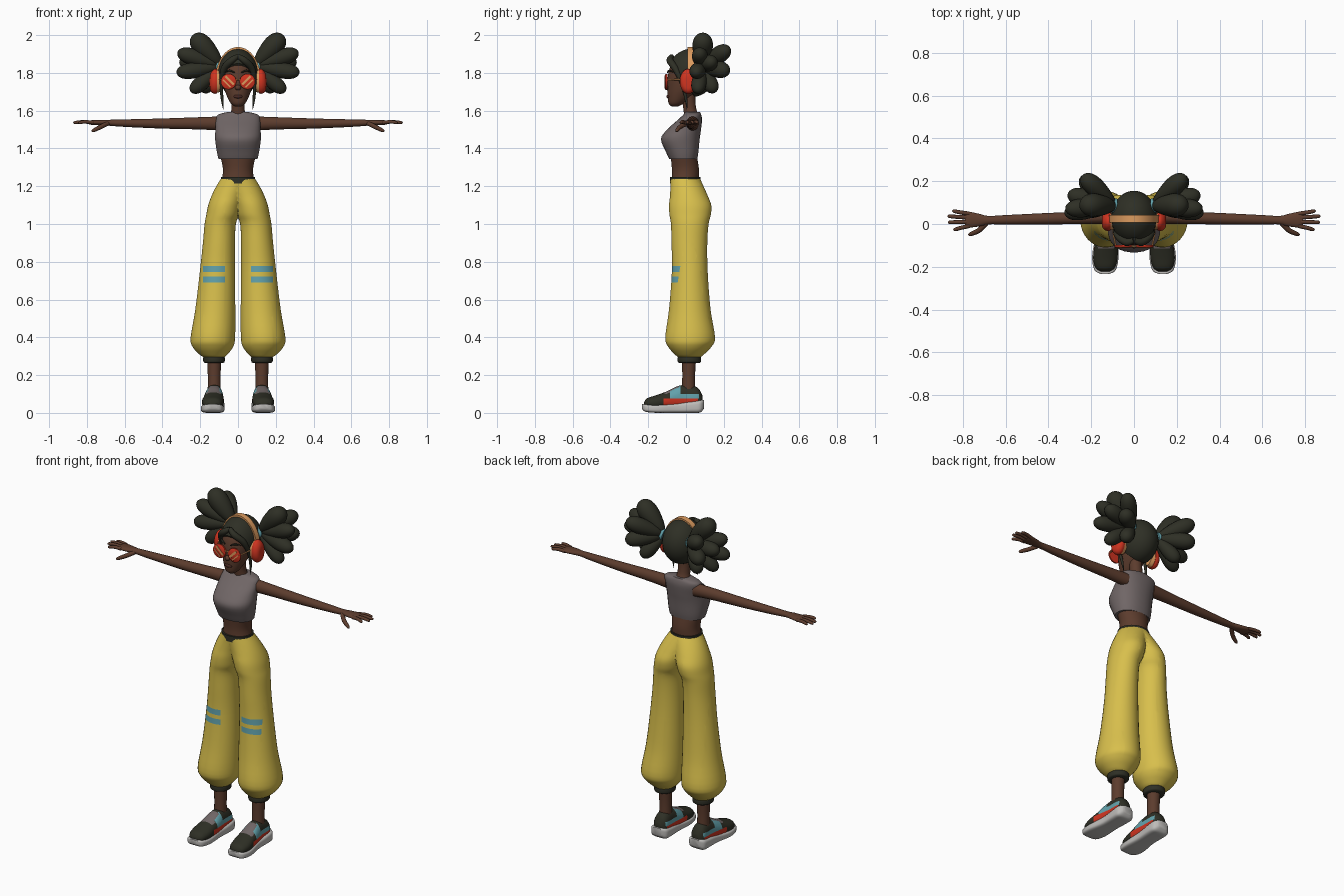
import bpy, bmesh, math
from mathutils import Vector


def colour(name, r, g, b):
    m = bpy.data.materials.new(name)
    lin = [(c / 255 / 12.92) if c < 11 else ((c / 255 + 0.055) / 1.055) ** 2.4 for c in (r, g, b)]
    m.diffuse_color = (*lin, 1)
    return m


SKIN = colour("brown skin", 92, 60, 45)
LIPS = colour("dark lips", 74, 42, 36)
HAIR = colour("black green", 46, 47, 37)
YELLOW = colour("yellow cloth", 216, 191, 76)
GREY = colour("grey cloth", 112, 102, 102)
BLUE = colour("teal blue", 98, 162, 172)
RED = colour("red", 208, 52, 32)
ORANGE = colour("orange tan", 220, 155, 95)
SOLE = colour("light grey rubber", 190, 188, 185)


def make(name, bm, mats, mirror):
    bmesh.ops.recalc_face_normals(bm, faces=bm.faces)
    me = bpy.data.meshes.new(name)
    bm.to_mesh(me)
    bm.free()
    ob = bpy.data.objects.new(name, me)
    bpy.context.collection.objects.link(ob)
    for m in mats:
        me.materials.append(m)
    if mirror:
        ob.modifiers.new("mirror", 'MIRROR').merge_threshold = 0.0005
    return ob


def skin_rings(bm, rings):
    """Bridge rings of points into a closed skin."""
    vs = [[bm.verts.new(p) for p in r] for r in rings]
    n = len(vs[0])
    for a, b in zip(vs, vs[1:]):
        for i in range(n):
            bm.faces.new((a[i], a[(i + 1) % n], b[(i + 1) % n], b[i]))
    bm.faces.new(vs[0])
    bm.faces.new(vs[-1])


def spline(rows, sub):
    """Smooth interpolation through rows of numbers."""
    out = []
    for i in range(len(rows) - 1):
        p0, p1, p2, p3 = rows[max(i - 1, 0)], rows[i], rows[i + 1], rows[min(i + 2, len(rows) - 1)]
        for k in range(sub):
            t = k / sub
            out.append([0.5 * (2 * b + (c - a) * t + (2 * a - 5 * b + 4 * c - d) * t * t
                               + (3 * b - a - 3 * c + d) * t ** 3) for a, b, c, d in zip(p0, p1, p2, p3)])
    return out + [list(rows[-1])]


def loft(name, axis, rows, mats, mirror=False, sides=28, sub=4, power=1.0, cuts=(), rule=None):
    """Rows are (position on axis, centre u, centre v, radius u, radius v)."""
    bm = bmesh.new()
    rings = []
    for t, cu, cv, ru, rv in spline(rows, sub):
        ring = []
        for i in range(sides):
            a = 2 * math.pi * (i + 0.5) / sides
            c, s = math.cos(a), math.sin(a)
            p = [cu + ru * math.copysign(abs(c) ** power, c), cv + rv * math.copysign(abs(s) ** power, s)]
            p.insert(axis, t)
            ring.append(p)
        rings.append(ring)
    skin_rings(bm, rings)
    # each cut is (point, normal, discard the negative side)
    for co, no, clear in cuts:
        res = bmesh.ops.bisect_plane(bm, geom=bm.verts[:] + bm.edges[:] + bm.faces[:], dist=1e-5,
                                     plane_co=co, plane_no=no, clear_inner=clear)
        if clear and not mirror:
            bmesh.ops.edgeloop_fill(bm, edges=[e for e in res["geom_cut"] if isinstance(e, bmesh.types.BMEdge)])
    if rule:
        bmesh.ops.recalc_face_normals(bm, faces=bm.faces)
        bm.normal_update()
        for f in bm.faces:
            f.material_index = rule(f.calc_center_median(), f.normal)
    return make(name, bm, mats, mirror)


def tube(name, paths, mat, mirror=True, sides=12):
    """Each path is a list of (point, radius)."""
    bm = bmesh.new()
    for path in paths:
        rings = []
        pts = [Vector(p) for p, _ in path]
        for i, (p, r) in enumerate(path):
            d = pts[min(i + 1, len(pts) - 1)] - pts[max(i - 1, 0)]
            q = d.to_track_quat('Z', 'Y')
            rings.append([pts[i] + q @ Vector((r * math.cos(a), r * math.sin(a), 0))
                          for a in (2 * math.pi * k / sides for k in range(sides))])
        skin_rings(bm, rings)
    return make(name, bm, [mat], mirror)


def curve(pts, sub=5):
    """Rows (x, y, z, radius) to a smooth tube path."""
    return [(r[:3], max(r[3], 0.0005)) for r in spline(pts, sub)]


def ellipsoid(name, c, r, mat, mirror=False, cuts=()):
    rows = [(c[2] - r[2] * math.cos(a), c[0], c[1], r[0] * math.sin(a), r[1] * math.sin(a))
            for a in (math.pi * (0.01 + 0.98 * i / 18) for i in range(19))]
    return loft(name, 2, rows, [mat], mirror, sub=1, cuts=cuts)


X, Y, Z = Vector((1, 0, 0)), Vector((0, 1, 0)), Vector((0, 0, 1))

# trousers: one leg cut at the middle and mirrored, with knee stripes
loft("trousers", 2, [
    (1.24, 0, -.005, .09, .08), (1.20, .025, .005, .09, .088), (1.15, .05, .015, .09, .10),
    (1.10, .068, .022, .09, .112), (1.05, .08, .022, .088, .11), (1.0, .094, .02, .083, .10),
    (.9, .101, .018, .085, .095), (.75, .109, .02, .093, .095), (.55, .12, .02, .106, .11),
    (.40, .133, .022, .118, .132), (.35, .133, .02, .108, .115), (.31, .13, .018, .075, .078),
    (.295, .128, .018, .055, .06)], [YELLOW, BLUE], True, sides=36,
    cuts=[((0, 0, 0), X, True)] + [(Z * z, Z, False) for z in (.69, .722, .745, .778)]
    + [(X * x, X, False) for x in (.07, .185)],
    rule=lambda c, n: int(c.y < 0 and .07 < c.x < .185 and (.69 < c.z < .722 or .745 < c.z < .778)))
loft("waistband", 2, [(1.215, 0, -.005, .091, .081), (1.25, 0, -.005, .091, .081)], [HAIR])
loft("trouser_cuff", 2, [(.265, .127, .018, .05, .055), (.272, .127, .018, .057, .062),
                         (.295, .127, .018, .057, .062), (.302, .127, .018, .05, .055)], [HAIR], True)
loft("ankle", 2, [(.1, .126, .014, .035, .036), (.19, .126, .014, .034, .034), (.28, .126, .016, .037, .037)],
     [SKIN], True)


# shoes
def shoe_colour(c, n):
    if n.z > .75 and -.11 < c.y < -.04:
        return 3
    if c.z < .075 and -.12 < c.y < .06:
        return 2
    if c.z > .075 and abs(n.x) > .4 and (-.085 < c.y < -.03 or (-.03 < c.y < .07 and c.z < .1)):
        return 1
    return 0


loft("shoe_upper", 1, [
    (-.222, .135, .045, .02, .012), (-.205, .135, .05, .045, .028), (-.16, .134, .055, .057, .038),
    (-.10, .13, .065, .055, .05), (-.05, .127, .075, .05, .065), (0, .125, .08, .045, .07),
    (.04, .125, .078, .045, .067), (.07, .125, .07, .04, .055), (.088, .125, .06, .02, .03)],
    [HAIR, BLUE, RED, GREY], True, power=.9,
    cuts=[(Z * z, Z, False) for z in (.075, .1)] + [(Y * y, Y, False) for y in (-.12, -.085, -.03)],
    rule=shoe_colour)
loft("shoe_sole", 1, [
    (-.233, .135, .035, .02, .012), (-.215, .135, .026, .05, .02), (-.15, .134, .022, .062, .022),
    (-.05, .128, .026, .052, .026), (.03, .126, .031, .055, .031), (.075, .126, .035, .052, .033),
    (.095, .126, .045, .03, .022)], [SOLE], True, power=.5)

# torso
loft("waist", 2, [(1.23, 0, -.005, .086, .072), (1.29, 0, -.003, .08, .072), (1.36, 0, -.012, .094, .07)], [SKIN])
loft("crop_top", 2, [
    (1.345, 0, -.015, .104, .075), (1.38, 0, -.02, .112, .086), (1.45, 0, -.03, .122, .103),
    (1.50, 0, -.01, .12, .09), (1.55, 0, .02, .118, .065), (1.578, 0, .033, .108, .048),
    (1.592, 0, .035, .06, .04)], [GREY], power=.9)
loft("neck", 2, [(1.56, 0, .035, .05, .042), (1.6, 0, .022, .036, .035), (1.65, 0, .015, .035, .035),
                 (1.7, 0, .01, .038, .04)], [SKIN])

# arms and hands
loft("arm", 0, [
    (.09, .035, 1.532, .033, .038), (.2, .03, 1.533, .03, .033), (.4, .025, 1.532, .027, .027),
    (.6, .02, 1.534, .022, .02), (.68, .018, 1.536, .02, .016), (.72, .018, 1.537, .029, .015),
    (.77, .02, 1.537, .037, .013), (.79, .02, 1.537, .03, .009)], [SKIN], True, sides=20)
tips = [(.850, .060, .048), (.872, .036, .030), (.870, .008, .010), (.845, -.026, -.009)]
fingers = [curve([(.77, b, 1.537, .010), ((.77 + x) / 2, (b + y) / 2, 1.541, .0095),
                  (x - .008, y, 1.537, .008), (x, y, 1.536, .002)], 3) for x, y, b in tips]
fingers.append(curve([(.69, .005, 1.532, .012), (.725, -.03, 1.515, .012), (.765, -.048, 1.495, .009),
                      (.775, -.05, 1.49, .002)], 3))
tube("fingers", fingers, SKIN, sides=10)

# head and face
loft("head", 2, [
    (1.622, 0, -.06, .016, .016), (1.638, 0, -.052, .038, .04), (1.675, 0, -.033, .058, .064),
    (1.72, 0, -.012, .074, .086), (1.78, 0, 0, .083, .097), (1.84, 0, .01, .08, .09),
    (1.88, 0, .02, .06, .06), (1.9, 0, .02, .03, .03)], [SKIN])
ellipsoid("nose", (0, -.098, 1.722), (.016, .016, .014), SKIN)
ellipsoid("lips", (0, -.09, 1.675), (.024, .013, .011), LIPS)
tube("eyebrow", [curve([(.018, -.098, 1.802, .003), (.045, -.088, 1.812, .005), (.068, -.066, 1.803, .002)])], HAIR)

# hair: cap cut along the hairline, parted fringe, hanging strands
ellipsoid("hair_cap", (0, .03, 1.80), (.106, .126, .128), HAIR,
          cuts=[((0, 0, 1.735), Vector((0, 1.33, 1)).normalized(), True)])
tube("fringe", [curve([(0, -.075, 1.888, .012), (.035, -.085, 1.865, .018), (.075, -.055, 1.82, .017),
                       (.088, -.02, 1.74, .010), (.084, 0, 1.66, .007), (.077, .005, 1.605, .001)])], HAIR)


def lobe(tip, width):
    root, tip = Vector((.085, .085, 1.835)), Vector(tip)
    ts = [1 - (1 - i / 14) ** 2 for i in range(15)]
    return [(root.lerp(tip, t), max(.001, width * math.sqrt(t) * math.sqrt(1 - t ** 4))) for t in ts]


tube("hair_puff", [lobe(t, w) for t, w in (
    ((.24, .09, 2.0), .075), ((.32, .07, 1.91), .06), ((.325, .05, 1.80), .058), ((.25, .06, 1.70), .055),
    ((.24, .225, 1.93), .062), ((.25, .22, 1.81), .062), ((.19, .15, 1.70), .055), ((.31, .14, 1.86), .06))],
    HAIR, sides=16)
tube("hair_tie", [[((.088, .085, 1.833), .034), ((.108, .09, 1.838), .034)]], BLUE, sides=20)

# headphones
bm = bmesh.new()
arc = [math.pi * i / 40 for i in range(41)]
skin_rings(bm, [[(rx * math.cos(a), y, 1.76 + rz * math.sin(a)) for rx, rz, y in (
    (.108, .163, .008), (.121, .177, .008), (.121, .177, .042), (.108, .163, .042))] for a in arc])
for f in bm.faces:
    f.material_index = int(f.calc_center_median().z < 1.81)
make("headphone_band", bm, [ORANGE, RED], False)
loft("ear_cushion", 0, [(.088, .012, 1.755, .036, .054), (.115, .012, 1.755, .042, .062)], [ORANGE], True)
loft("ear_cup", 0, [(.11, .012, 1.755, .043, .064), (.125, .012, 1.755, .045, .066), (.14, .012, 1.752, .038, .055),
                    (.148, .012, 1.75, .026, .038), (.15, .012, 1.75, .01, .015)], [RED], True)

# round glasses with diagonal glints
loft("lens", 1, [(-.110, .05, 1.754, .037, .037), (-.107, .05, 1.754, .041, .041), (-.099, .05, 1.754, .041, .041)],
     [RED], True, sub=1)
bm = bmesh.new()
for off, w, h in ((-.006, .006, .031), (.010, .003, .028)):
    q = [(.05 + (u + v) * .7071 + off, 1.754 + (v - u) * .7071 - off) for u, v in
         ((-w, -h), (w, -h), (w, h), (-w, h))]
    skin_rings(bm, [[(x, y, z) for x, z in q] for y in (-.1085, -.1125)])
make("lens_glint", bm, [ORANGE], True)
tube("glasses_frame", [[((0, -.105, 1.765), .004), ((.014, -.104, 1.762), .004)],
                       [((.086, -.1, 1.762), .004), ((.094, -.06, 1.765), .004), ((.1, .0, 1.765), .004)]],
     ORANGE, sides=8)

# smooth shading with crisp edges
for ob in bpy.data.objects:
    ob.select_set(True)
    bpy.context.view_layer.objects.active = ob
bpy.ops.object.shade_smooth_by_angle(angle=math.radians(40))
